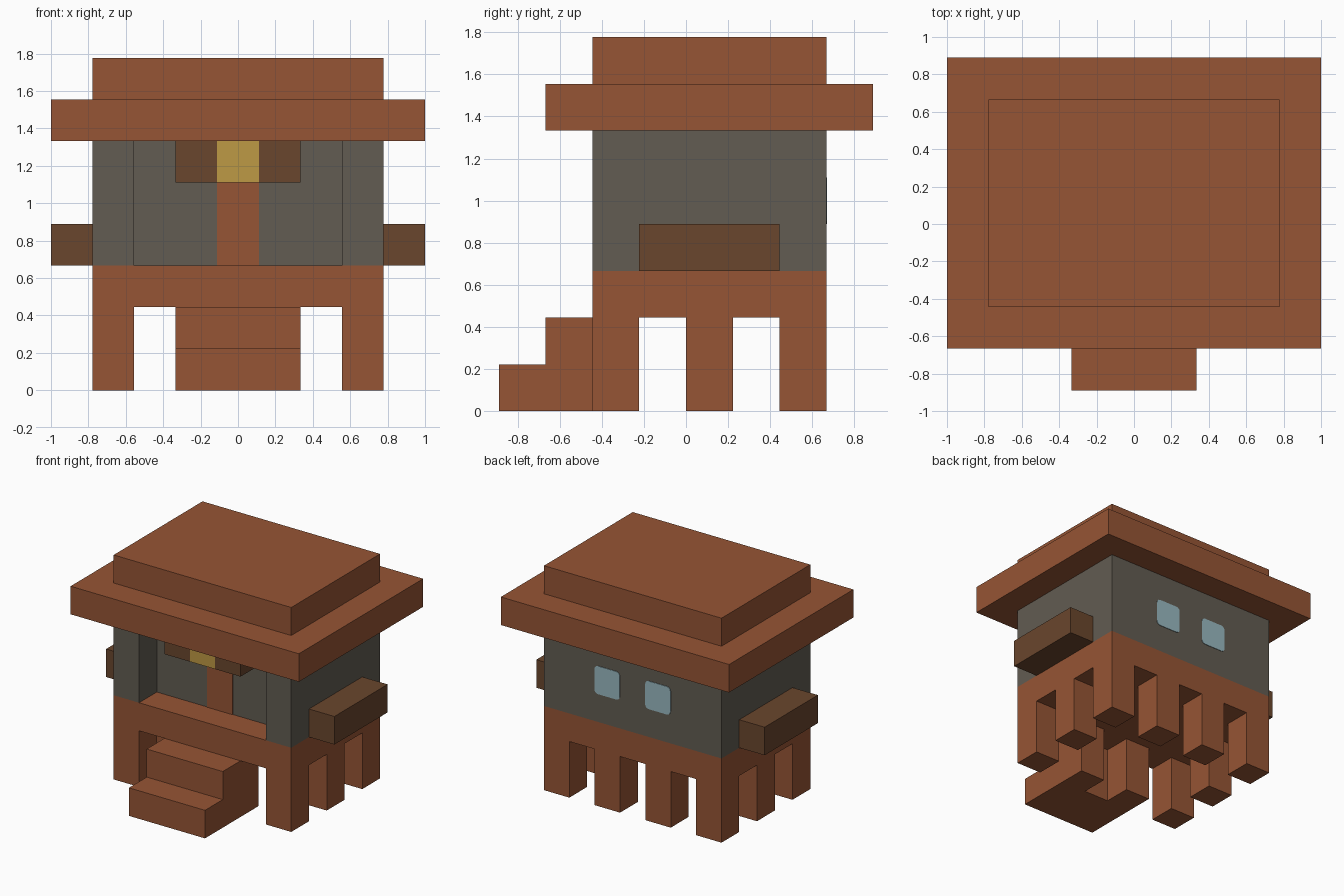
import bpy
import bmesh
from math import pi, cos, sin
from mathutils import Vector

U = 2 / 9  # building module

old = bpy.data.objects.get("Cube")
if old:
    bpy.data.objects.remove(old, do_unlink=True)


def material(name, rgb):
    m = bpy.data.materials.new(name)
    m.use_nodes = True
    m.diffuse_color = (*rgb, 1)
    m.node_tree.nodes["Principled BSDF"].inputs["Base Color"].default_value = (*rgb, 1)
    return m


TERRACOTTA = material("terracotta", (0.305, 0.09, 0.035))
STONE = material("grey stone", (0.122, 0.107, 0.084))
WOOD = material("dark wood", (0.144, 0.061, 0.026))
GOLD = material("gold", (0.515, 0.319, 0.058))
GLASS = material("pale blue glass", (0.319, 0.485, 0.533))


def finish(name, bm, mat):
    """Scale the module-sized mesh and link it as an object."""
    bmesh.ops.recalc_face_normals(bm, faces=bm.faces)
    bmesh.ops.scale(bm, vec=(U, U, U), verts=bm.verts)
    me = bpy.data.meshes.new(name)
    bm.to_mesh(me)
    bm.free()
    me.materials.append(mat)
    obj = bpy.data.objects.new(name, me)
    bpy.context.scene.collection.objects.link(obj)
    return obj


def prism(name, points, offset, mat):
    """Extrude a closed outline of 3D points along an offset."""
    bm = bmesh.new()
    face = bm.faces.new([bm.verts.new(p) for p in points])
    res = bmesh.ops.extrude_face_region(bm, geom=[face], use_keep_orig=True)
    moved = [g for g in res["geom"] if isinstance(g, bmesh.types.BMVert)]
    bmesh.ops.translate(bm, verts=moved, vec=Vector(offset))
    return finish(name, bm, mat)


def box(name, x, y, z, mat):
    outline = [(a, b, z[0]) for a, b in
               ((x[0], y[0]), (x[1], y[0]), (x[1], y[1]), (x[0], y[1]))]
    return prism(name, outline, (0, 0, z[1] - z[0]), mat)


# Deck slab with stilts pulled down from alternate cells around its rim
bm = bmesh.new()
cols, rows = 7, 5
grid = [[bm.verts.new((i - 3.5, j - 2, 2)) for j in range(rows + 1)]
        for i in range(cols + 1)]
stilts, cells = [], []
for i in range(cols):
    for j in range(rows):
        f = bm.faces.new((grid[i][j], grid[i][j + 1], grid[i + 1][j + 1], grid[i + 1][j]))
        cells.append(f)
        rim = i in (0, cols - 1) or j in (0, rows - 1)
        if rim and i % 2 == 0 and j % 2 == 0:
            stilts.append(f)
res = bmesh.ops.extrude_face_region(bm, geom=cells, use_keep_orig=True)
bmesh.ops.translate(bm, vec=(0, 0, 1),
                    verts=[g for g in res["geom"] if isinstance(g, bmesh.types.BMVert)])
feet = bmesh.ops.extrude_discrete_faces(bm, faces=stilts)["faces"]
bmesh.ops.translate(bm, vec=(0, 0, -2), verts=list({v for f in feet for v in f.verts}))
bmesh.ops.recalc_face_normals(bm, faces=bm.faces)
bmesh.ops.dissolve_limit(bm, angle_limit=0.01, verts=bm.verts, edges=bm.edges)
finish("deck_and_stilts", bm, TERRACOTTA)

# Front steps
side = [(-4, 0), (-2, 0), (-2, 2), (-3, 2), (-3, 1), (-4, 1)]
prism("front_steps", [(-1.5, y, z) for y, z in side], (3, 0, 0), TERRACOTTA)

# House walls with the recessed porch
plan = [(-3.5, -2), (-2.5, -2), (-2.5, -1), (2.5, -1),
        (2.5, -2), (3.5, -2), (3.5, 3), (-3.5, 3)]
prism("house_walls", [(x, y, 3) for x, y in plan], (0, 0, 3), STONE)

# Door, and the sign board above it
box("door", (-0.5, 0.5), (-1.02, -1), (3, 5), TERRACOTTA)
box("sign_centre", (-0.5, 0.5), (-2, -1), (5, 6), GOLD)

# Mirrored parts: sign ends, side planters, rear windows
for s, label in ((1, "left"), (-1, "right")):
    box("sign_end_" + label, sorted((0.5 * s, 1.5 * s)), (-2, -1), (5, 6), WOOD)
    box("planter_" + label, sorted((3.5 * s, 4.5 * s)), (-1, 2), (3, 4), WOOD)
    r = 0.14
    pane = []
    for k, (cx, cz) in enumerate(((1, 1), (-1, 1), (-1, -1), (1, -1))):
        for n in range(4):
            a = (k + n / 3) * pi / 2
            pane.append((s + cx * (0.5 - r) + r * cos(a), 3,
                         4.5 + cz * (0.5 - r) + r * sin(a)))
    prism("rear_window_" + label, pane, (0, 0.02, 0), GLASS)

# Two-tier roof
box("roof_eaves", (-4.5, 4.5), (-3, 4), (6, 7), TERRACOTTA)
box("roof_top", (-3.5, 3.5), (-2, 3), (7, 8), TERRACOTTA)
